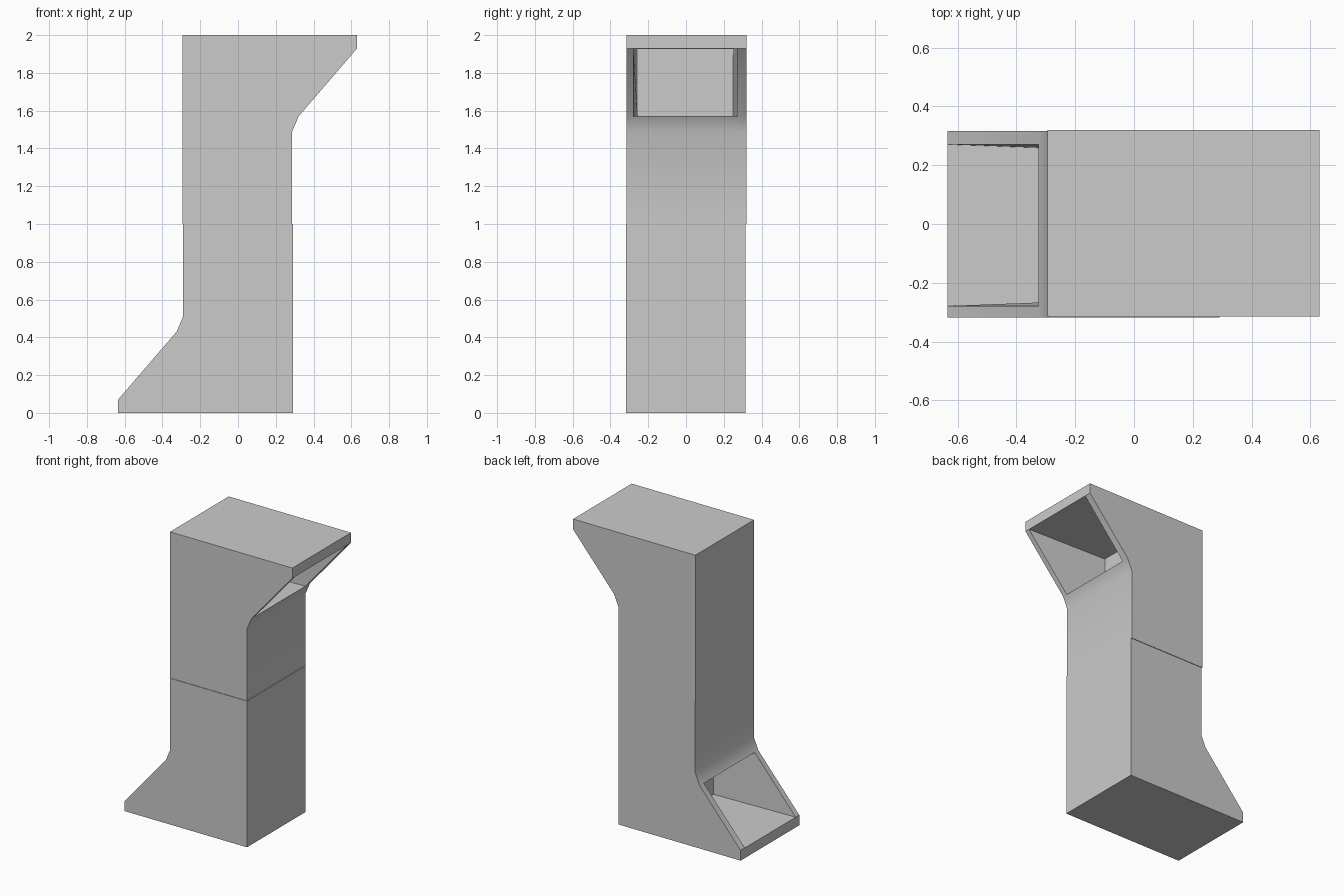
import bpy, bmesh
from math import radians

if "Cube" in bpy.data.objects:
    bpy.data.objects.remove(bpy.data.objects["Cube"])

# Side outline (x, z) of one half; the last two points border the sloped mouth
PROFILE = [(-0.635, 0), (0.291, 0), (0.291, 1), (-0.291, 1),
           (-0.291, 0.51), (-0.325, 0.43), (-0.635, 0.07)]
HALF_DEPTH = 0.317
MOUTH = 0.275          # half width of the opening
DEEP = 0.252           # half width at the back of the recess
DEEP_X = -0.03


def build_half(name, body_y, mouth_y, flip, shift_x):
    def place(x, y, z):
        return (-x + shift_x, y, 2 - z) if flip else (x, y, z)

    bm = bmesh.new()
    # Body: four slices of the outline, leaving the mouth open in the middle strip
    ys = [body_y - HALF_DEPTH, mouth_y - MOUTH, mouth_y + MOUTH, body_y + HALF_DEPTH]
    rows = [[bm.verts.new(place(x, y, z)) for x, z in PROFILE] for y in ys]
    n = len(PROFILE)
    for s in range(3):
        a, b = rows[s], rows[s + 1]
        for i in range(n):
            if s == 1 and i == n - 2:
                continue
            j = (i + 1) % n
            bm.faces.new((a[i], a[j], b[j], b[i]))
    bm.faces.new(rows[0])
    bm.faces.new(rows[3])

    # Recess: tapered pocket running inwards from the sloped mouth
    rim = [rows[1][5], rows[2][5], rows[2][6], rows[1][6]]
    back = [bm.verts.new(place(DEEP_X, mouth_y + sy * DEEP, z))
            for sy, z in ((-1, 0.427), (1, 0.427), (1, 0.073), (-1, 0.073))]
    for i in range(4):
        j = (i + 1) % 4
        bm.faces.new((rim[i], rim[j], back[j], back[i]))
    bm.faces.new(back)

    bmesh.ops.recalc_face_normals(bm, faces=bm.faces)
    mesh = bpy.data.meshes.new(name)
    bm.to_mesh(mesh)
    bm.free()
    obj = bpy.data.objects.new(name, mesh)
    bpy.context.collection.objects.link(obj)
    bpy.ops.object.select_all(action='DESELECT')
    obj.select_set(True)
    bpy.context.view_layer.objects.active = obj
    bpy.ops.object.shade_smooth_by_angle(angle=radians(30))
    return obj


# Two matching halves, the upper one turned over and very slightly offset
build_half("lower_duct", -0.001, -0.004, False, 0)
build_half("upper_duct", 0.003, -0.004, True, -0.004)
